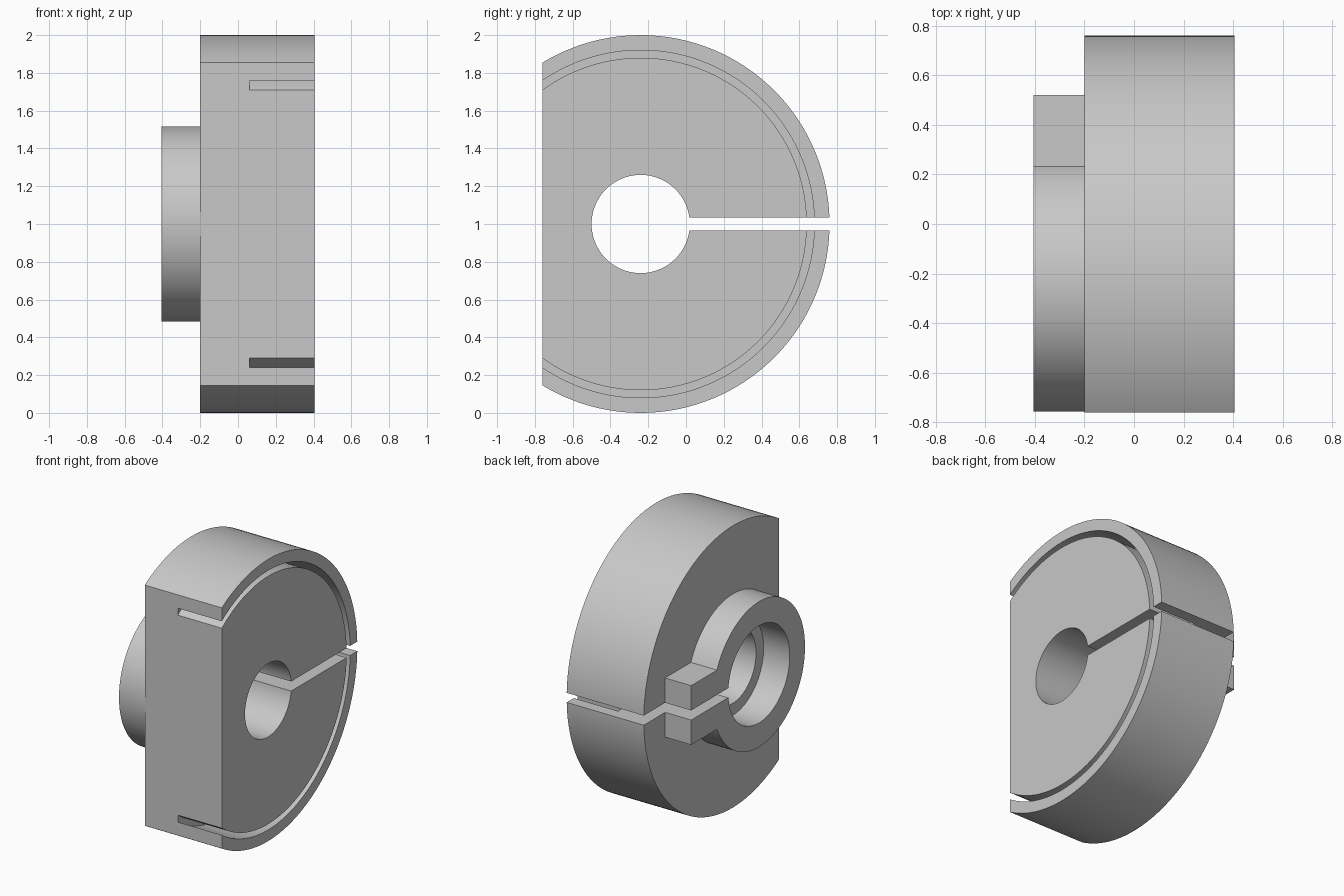
import bpy, bmesh, math
from mathutils import Matrix, Vector

cube = bpy.data.objects.get("Cube")
if cube:
    bpy.data.objects.remove(cube, do_unlink=True)

AXIS = Vector((0, -0.24, 1))   # turning axis runs along x
BACK, SHOULDER, FACE = -0.405, -0.2, 0.405
BORE, HUB_BORE, HUB = 0.26, 0.345, 0.516

grey = bpy.data.materials.new("light grey")
grey.use_nodes = True
grey.diffuse_color = (0.58, 0.58, 0.58, 1)
grey.node_tree.nodes["Principled BSDF"].inputs["Base Color"].default_value = grey.diffuse_color


def add_object(name, bm):
    bmesh.ops.recalc_face_normals(bm, faces=bm.faces)
    mesh = bpy.data.meshes.new(name)
    bm.to_mesh(mesh)
    bm.free()
    mesh.materials.append(grey)
    ob = bpy.data.objects.new(name, mesh)
    bpy.context.collection.objects.link(ob)
    return ob


def box(name, low, high):
    low, high = Vector(low), Vector(high)
    bm = bmesh.new()
    bmesh.ops.create_cube(bm, size=1, matrix=Matrix.Translation((low + high) / 2)
                          @ Matrix.Diagonal((*(high - low), 1)))
    return add_object(name, bm)


def turned(name, profile, steps=160):
    """Revolve a closed (x, radius) profile around the axis."""
    bm = bmesh.new()
    rings = []
    for i in range(steps):
        a = 2 * math.pi * (i + 0.5) / steps
        rings.append([bm.verts.new(AXIS + Vector((x, r * math.cos(a), r * math.sin(a))))
                      for x, r in profile])
    n = len(profile)
    for i in range(steps):
        p, q = rings[i], rings[(i + 1) % steps]
        for j in range(n):
            k = (j + 1) % n
            bm.faces.new((p[j], p[k], q[k], q[j]))
    return add_object(name, bm)


def combine(target, tool, operation):
    """Apply a boolean and discard the tool object."""
    tool.hide_render = True
    mod = target.modifiers.new("combine", "BOOLEAN")
    mod.operation, mod.solver, mod.object = operation, "EXACT", tool
    bpy.context.view_layer.objects.active = target
    bpy.ops.object.modifier_apply(modifier=mod.name)
    bpy.data.objects.remove(tool, do_unlink=True)


# Disc with face groove, stepped bore and rear hub
collar = turned("clamp_collar", [
    (BACK, HUB_BORE), (BACK, HUB), (SHOULDER, HUB), (SHOULDER, 1), (FACE, 1),
    (FACE, 0.92), (0.06, 0.92), (0.06, 0.88), (FACE, 0.88),
    (FACE, BORE), (SHOULDER, BORE), (SHOULDER, HUB_BORE)])

# Clamping ears on the hub
combine(collar, box("ears", (BACK, 0.18, 0.79), (-0.1, 0.52, 1.21)), "UNION")

# Flat on the front side, and the clamping slit
combine(collar, box("flat_cutter", (-1, -2, -1), (1, -0.76, 3)), "DIFFERENCE")
combine(collar, box("slit_cutter", (-1, -0.2, 0.966), (1, 2, 1.034)), "DIFFERENCE")

# Smooth turned surfaces, sharp corners
bpy.ops.object.select_all(action="DESELECT")
collar.select_set(True)
bpy.context.view_layer.objects.active = collar
bpy.ops.object.shade_smooth_by_angle(angle=math.radians(30))
